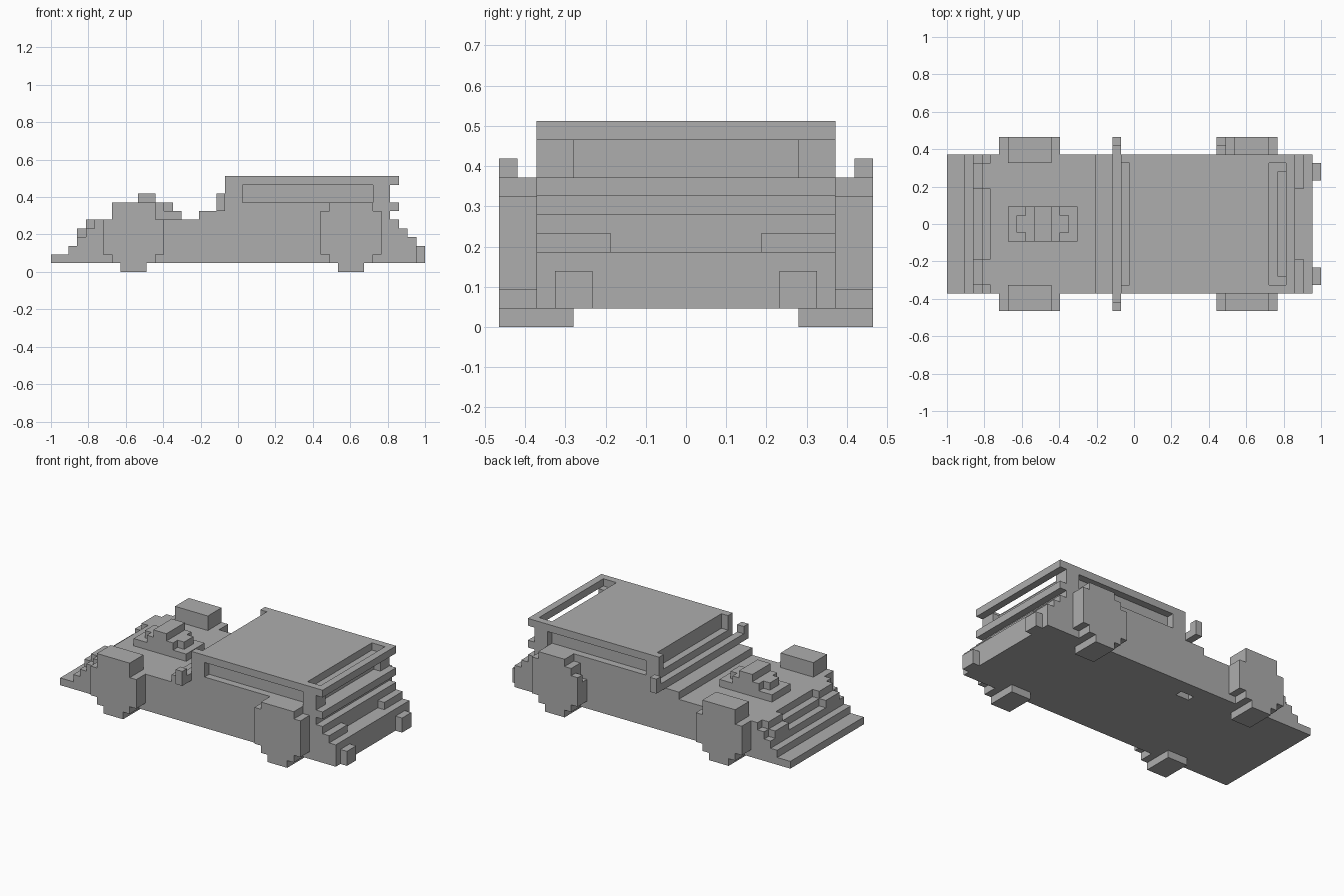
import bpy
import bmesh

U = 2 / 43          # size of one block
MID = 43 / 2        # block column at x = 0

if "Cube" in bpy.data.objects:
    bpy.data.objects.remove(bpy.data.objects["Cube"], do_unlink=True)

grey = bpy.data.materials.new("plain_grey")
grey.use_nodes = True
colour = (0.42, 0.42, 0.42, 1)
grey.diffuse_color = colour
grey.node_tree.nodes["Principled BSDF"].inputs["Base Color"].default_value = colour


def finish(name, bm):
    bmesh.ops.recalc_face_normals(bm, faces=bm.faces)
    mesh = bpy.data.meshes.new(name)
    bm.to_mesh(mesh)
    bm.free()
    mesh.materials.append(grey)
    obj = bpy.data.objects.new(name, mesh)
    bpy.context.scene.collection.objects.link(obj)
    return obj


def box(name, x, y, z):
    """Box from block ranges along each axis."""
    bm = bmesh.new()
    bmesh.ops.create_cube(bm, size=1)
    for v in bm.verts:
        px = x[0] if v.co.x < 0 else x[1]
        py = y[0] if v.co.y < 0 else y[1]
        pz = z[0] if v.co.z < 0 else z[1]
        v.co = ((px - MID) * U, py * U, pz * U)
    return finish(name, bm)


def pair(name, x, y, z):
    """Box on the +y side and its mirror on the -y side."""
    box(name + "_a", x, y, z)
    box(name + "_b", x, (-y[1], -y[0]), z)


def wide(name, x, half, z):
    return box(name, x, (-half, half), z)


# Lower body: stepped side profile extruded across the width
profile = [(0, 1), (0, 2), (2, 2), (2, 3), (3, 3), (3, 4), (4, 4), (4, 5),
           (5, 5), (5, 6), (17, 6), (17, 7), (19, 7), (19, 8), (40, 8),
           (40, 7), (39, 7), (39, 6), (40, 6), (40, 4), (42, 4), (42, 1)]
bm = bmesh.new()
side = bm.faces.new([bm.verts.new(((x - MID) * U, -8 * U, z * U)) for x, z in profile])
ext = bmesh.ops.extrude_face_region(bm, geom=[side])
new_verts = [g for g in ext["geom"] if isinstance(g, bmesh.types.BMVert)]
bmesh.ops.translate(bm, verts=new_verts, vec=(0, 16 * U, 0))
body = finish("lower_body", bm)

# Small recess in the underside
cutter = box("floor_recess_cutter", (17, 19), (5, 6), (0.5, 2))
cutter.hide_render = True
cutter.hide_set(True)
cut = body.modifiers.new("floor_recess", "BOOLEAN")
cut.operation = "DIFFERENCE"
cut.solver = "EXACT"
cut.object = cutter

# Cabin with recessed windows
wide("cabin_core", (21, 38), 7, (8, 10))
wide("roof", (21, 37), 7, (10, 11))
wide("windscreen_sill", (20, 21), 7, (8, 9))
wide("rear_roof_bar", (39, 40), 8, (10, 11))
pair("roof_rail", (20, 39), (7, 8), (10, 11))
pair("front_pillar", (20, 22), (7, 8), (8, 10))
pair("rear_pillar", (37, 39), (7, 8), (8, 10))
pair("rear_window_jamb", (38, 39), (6, 7), (8, 10))

# Lights, bumper blocks and mirrors
pair("headlight_lower", (3, 5), (4, 7), (4, 5))
pair("headlight_upper", (4, 5), (4, 7), (5, 6))
pair("tail_light", (40, 41), (4, 8), (4, 5))
pair("rear_bumper_block", (42, 43), (5, 7), (1, 3))
pair("mirror_arm", (19, 20), (8, 10), (7, 8))
pair("mirror", (19, 20), (9, 10), (8, 9))

# Engine scoop on the hood
wide("scoop_base", (7, 15), 2, (6, 7))
wide("scoop_middle", (9, 13), 2, (7, 8))
wide("scoop_ends", (8, 14), 1, (7, 8))
wide("scoop_top", (10, 12), 2, (8, 9))

# Front wheels and fenders
pair("front_fender", (6, 13), (8, 10), (2, 6))
pair("front_fender_top", (7, 12), (7, 10), (6, 8))
pair("front_wheel_lower", (7, 12), (8, 10), (1, 2))
pair("front_tyre", (8, 11), (6, 10), (0, 1))

# Rear wheels and fenders
pair("rear_fender", (32, 38), (8, 10), (2, 7))
pair("rear_fender_top", (33, 37), (8, 10), (7, 8))
pair("rear_wheel_lower", (32, 37), (8, 10), (1, 2))
pair("rear_tyre", (33, 36), (6, 10), (0, 1))

# The fender's leading edge is full on one side and notched on the other
box("rear_fender_edge_right", (31, 32), (-10, -8), (2, 7))
box("rear_fender_crown_right", (32, 33), (-10, -8), (7, 8))
box("rear_fender_edge_outer_left", (31, 32), (9, 10), (2, 6))
box("rear_fender_edge_inner_left", (31, 32), (8, 9), (2, 5))
